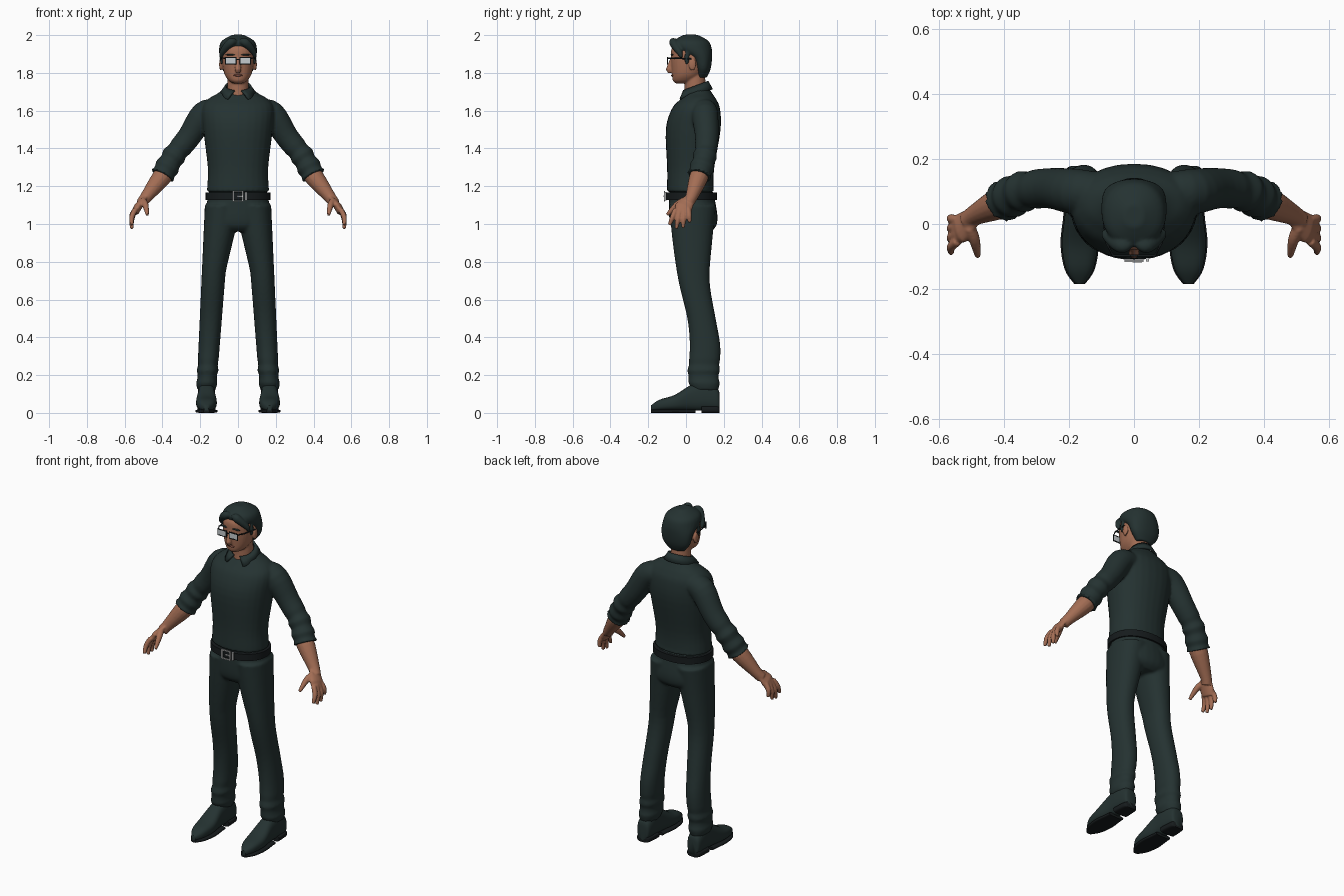
import bpy, bmesh, math
from mathutils import Vector

if "Cube" in bpy.data.objects:
    bpy.data.objects.remove(bpy.data.objects["Cube"], do_unlink=True)


def material(name, red, green, blue):
    mat = bpy.data.materials.new(name)
    mat.use_nodes = True
    mat.diffuse_color = (red, green, blue, 1)
    shader = mat.node_tree.nodes["Principled BSDF"]
    shader.inputs["Base Color"].default_value = (red, green, blue, 1)
    shader.inputs["Roughness"].default_value = 0.7
    return mat


DARK = material("dark_green_black", .018, .032, .031)
BLACK = material("black", .008, .011, .012)
SKIN = material("skin", .37, .155, .09)
LIP = material("lip", .24, .085, .06)
LENS = material("lens_grey", .56, .6, .62)
SILVER = material("silver", .55, .56, .56)


def smooth(points, steps=4):
    """Catmull-Rom curve through rows of any length."""
    last, out = len(points) - 1, []
    for i in range(last):
        rows = [points[max(0, min(last, i + shift))] for shift in (-1, 0, 1, 2)]
        for step in range(steps):
            t = step / steps
            out.append(tuple(b + t * (c - a + t * (2 * a - 5 * b + 4 * c - d
                             + t * (3 * (b - c) + d - a))) / 2
                             for a, b, c, d in zip(*rows)))
    return out + [tuple(points[-1])]


def level(z, front, back, width, across=0, power=2.2):
    """Horizontal section from its front and back depth and half width."""
    return (Vector((across, (front + back) / 2, z)), Vector((width, 0, 0)),
            Vector((0, (back - front) / 2, 0)), power)


def upright(y, width, bottom, top, power):
    """Section across the length of a shoe."""
    return (Vector((FOOT_X, y, (bottom + top) / 2)), Vector((width, 0, 0)),
            Vector((0, 0, (top - bottom) / 2)), power)


def stack(rows):
    return [level(*row) for row in smooth(rows)]


def tube(path, flat=1):
    """Round sections square to a path of x, y, z, radius; flat thins them."""
    spots = [Vector(row[:3]) for row in path]
    rings = []
    for i, row in enumerate(path):
        along = spots[min(i + 1, len(path) - 1)] - spots[max(i - 1, 0)]
        side = along.cross(Vector((0, 1, 0))).normalized()
        if abs(along.normalized().y) > .95:
            side = Vector((1, 0, 0))
        deep = side.cross(along).normalized()
        rings.append((spots[i], deep * row[3], side * row[3] * flat, 2))
    return rings


def ball(centre, size):
    x, y, z = centre
    rings = []
    for k in range(-3, 4):
        angle = k * math.pi / 7
        reach = math.cos(angle)
        rings.append(level(z + size[2] * math.sin(angle), y - size[1] * reach,
                           y + size[1] * reach, size[0] * reach, x))
    return rings


def both(rings):
    """The rings and their mirror image."""
    flip = Vector((-1, 1, 1))
    return [rings, [(c * flip, u * flip, v * flip, power) for c, u, v, power in rings]]


def finish(name, bm, mat, mirror=False, voxel=0, soften=3, thick=0):
    bmesh.ops.recalc_face_normals(bm, faces=bm.faces)
    mesh = bpy.data.meshes.new(name)
    bm.to_mesh(mesh)
    bm.free()
    mesh.materials.append(mat)
    part = bpy.data.objects.new(name, mesh)
    bpy.context.collection.objects.link(part)
    bpy.ops.object.select_all(action="DESELECT")
    part.select_set(True)
    bpy.context.view_layer.objects.active = part
    bpy.ops.object.shade_smooth_by_angle(angle=math.radians(50))
    if mirror:
        part.modifiers.new("mirror", "MIRROR")
    if thick:
        part.modifiers.new("thickness", "SOLIDIFY").thickness = thick
    if voxel:
        fuse = part.modifiers.new("fuse", "REMESH")
        fuse.mode, fuse.voxel_size, fuse.use_smooth_shade = "VOXEL", voxel, True
        relax = part.modifiers.new("soften", "SMOOTH")
        relax.factor, relax.iterations = .5, soften


def lofted(name, lofts, mat, sides=28, **options):
    bm = bmesh.new()
    for rings in lofts:
        loops = []
        for centre, u, v, power in rings:
            loop = []
            for k in range(sides):
                angle = math.tau * k / sides
                co, si = math.cos(angle), math.sin(angle)
                loop.append(bm.verts.new(
                    centre + u * math.copysign(abs(co) ** (2 / power), co)
                    + v * math.copysign(abs(si) ** (2 / power), si)))
            loops.append(loop)
        for low, high in zip(loops, loops[1:]):
            for k in range(sides):
                bm.faces.new((low[k - 1], low[k], high[k], high[k - 1]))
        bm.faces.new(loops[0])
        bm.faces.new(loops[-1])
    finish(name, bm, mat, **options)


def boxes(name, items, mat, **options):
    bm = bmesh.new()
    for centre, size in items:
        corners = bmesh.ops.create_cube(bm, size=1)["verts"]
        bmesh.ops.scale(bm, vec=size, verts=corners)
        bmesh.ops.translate(bm, vec=centre, verts=corners)
    finish(name, bm, mat, **options)


def frame(centre, wide, high, bar):
    """Four bars around an upright rectangle."""
    x, y, z = centre
    return ([((x + s * wide / 2, y, z), (bar, bar, high + bar)) for s in (-1, 1)]
            + [((x, y, z + s * high / 2), (wide, bar, bar)) for s in (-1, 1)])


# Shirt: torso and rolled sleeves fused together
torso = stack([(1.17, -.1, .15, .165), (1.2, -.1, .145, .163), (1.3, -.1, .15, .16),
               (1.5, -.107, .183, .184), (1.61, -.075, .18, .19), (1.66, -.03, .16, .16),
               (1.69, 0, .14, .11), (1.72, .02, .12, .07)])
arm = smooth([(.11, .1, 1.6, .06), (.18, .1, 1.58, .07), (.26, .11, 1.46, .062),
              (.34, .1, 1.36, .06), (.4, .07, 1.255, .063)])
rolled = [(x, y, z, r + (.005 * (-1) ** i if z < 1.4 else 0))
          for i, (x, y, z, r) in enumerate(arm)]
lofted("shirt", [torso] + both(tube(rolled)), DARK, voxel=.008)

# Folded collar, open at the throat
bm = bmesh.new()
steps, gap, edges = 28, .3, []
for k in range(steps + 1):
    angle = gap + (math.tau - 2 * gap) * k / steps
    si, co = math.sin(angle), math.cos(angle)
    ahead = (1 + co) / 2
    tip = max(0, 4 * ahead - 3)
    top = (.068 * si, .05 - .068 * co, 1.758 - .05 * ahead)
    low = (.094 * si + math.copysign(.03 * tip, si), .052 - .09 * co,
           1.715 - .035 * ahead - .02 * tip)
    edges.append((bm.verts.new(top), bm.verts.new(low)))
for (a, b), (c, d) in zip(edges, edges[1:]):
    bm.faces.new((a, b, d, c))
finish("collar", bm, DARK, thick=.012)

# Trousers: hips and both legs fused together
hips = stack([(1.17, -.09, .145, .156), (1.05, -.09, .166, .172),
              (.99, -.08, .16, .165), (.96, -.05, .13, .12)])
leg = []
for z, front, back in smooth([(1.1, -.09, .16), (.9, -.07, .138), (.7, -.04, .125),
                              (.5, .007, .157), (.35, .02, .182), (.2, .01, .175),
                              (.12, .03, .176)], steps=5):
    outer = .225 - .045 * z
    inner = .125 - .08 * z - .16 * max(0, z - .75)
    crease = .004 * math.sin(90 * z) if z < .28 else 0
    leg.append(level(z, front - crease, back + crease, (outer - inner) / 2 + crease,
                     (outer + inner) / 2))
lofted("trousers", [hips] + both(leg), DARK, voxel=.008)

# Belt with buckle and keeper
belt_z = 1.147
lofted("belt", [[level(belt_z + s * .02, -.11, .163, .171) for s in (-1, 1)]],
       BLACK, sides=40)
boxes("belt_buckle", frame((0, -.114, belt_z), .052, .05, .007)
      + [((.01, -.114, belt_z), (.03, .008, .006)),
         ((.042, -.11, belt_z), (.009, .012, .046))], SILVER)

# Shoes: upper, thin sole and heel share one outline
FOOT_X = .167
outline = smooth([(.178, .025, .1), (.165, .04, .13), (.1, .046, .17), (.03, .046, .15),
                  (-.06, .055, .095), (-.14, .042, .07), (-.185, .012, .04)])
lofted("shoe", [[upright(y, w, .012, top, 2.6) for y, w, top in outline]], DARK, mirror=True)
sole = [upright(y, w + .004, 0, .018, 4) for y, w, top in outline if y < .06]
heel = [upright(y, w + .002, 0, .035, 4) for y, w, top in outline if y > .07]
lofted("shoe_sole", [sole, heel], BLACK, mirror=True)

# Forearms and hands
forearm = tube(smooth([(.37, .08, 1.29, .045), (.41, .065, 1.24, .05),
                       (.488, .028, 1.14, .032), (.51, .01, 1.11, .03)]))
palm = tube([(.488, .028, 1.14, .03), (.512, .005, 1.115, .04),
             (.53, -.012, 1.09, .048), (.545, -.02, 1.06, .042)], flat=.45)
thumb = tube(smooth([(.505, -.01, 1.125, .018), (.49, -.05, 1.1, .017),
                     (.48, -.1, 1.048, .009)]))
digits = [thumb]
for i in range(4):
    knuckle = Vector((.542, .022 * i - .053, 1.08))
    tip = knuckle + Vector((.02, .014 * i - .035, .012 * (i - 1.3) ** 2 - .106))
    bend = (knuckle + tip) / 2 + Vector((.01, 0, 0))
    digits.append(tube(smooth([(*knuckle, .014), (*bend, .014), (*tip, .009)])))
lofted("forearm_and_hand", [forearm, palm] + digits, SKIN, sides=16,
       mirror=True, voxel=.005, soften=2)

# Head: skull, neck, nose and ears
skull = stack([(1.745, -.055, .02, .025), (1.76, -.07, .05, .05), (1.8, -.075, .09, .074),
               (1.88, -.08, .12, .086), (1.94, -.07, .11, .08), (1.98, 0, .06, .04)])
neck = tube([(0, .045, 1.64, .056), (0, .05, 1.71, .057), (0, .045, 1.8, .054)])
nose = tube([(0, -.074, 1.875, .009), (0, -.084, 1.845, .012),
             (0, -.09, 1.818, .017), (0, -.084, 1.8, .011)])
ear = ball((.091, .034, 1.845), (.009, .02, .034))
lofted("head", [skull, neck, nose] + both(ear), SKIN, voxel=.005)
lofted("lips", [ball((0, -.071, 1.787), (.025, .008, .006))], LIP)
lofted("eyebrow", [ball((.04, -.074, 1.896), (.026, .008, .004))], DARK, mirror=True)

# Hair: cap, parted fringe and sideburns
cap = stack([(1.775, .06, .11, .05), (1.82, .05, .13, .085), (1.88, .02, .138, .097),
             (1.93, -.06, .136, .1), (1.97, -.064, .118, .085), (2.002, -.01, .06, .03)])
fringe = tube(smooth([(.012, -.06, 1.965, .014), (.04, -.067, 1.96, .023),
                      (.083, -.036, 1.91, .016), (.089, -.022, 1.88, .007)]))
sideburn = ball((.087, .005, 1.88), (.009, .014, .038))
lofted("hair", [cap] + both(fringe) + both(sideburn), DARK, voxel=.006)

# Glasses: lenses, rims, bridge and side arms
lens_spot = Vector((.038, -.097, 1.865))
boxes("lens", [(lens_spot, (.05, .004, .03))], LENS, mirror=True)
boxes("glasses_rim", frame(lens_spot, .054, .034, .005)
      + [((.006, -.097, 1.872), (.012, .005, .005))], BLACK, mirror=True)
lofted("glasses_arm", [tube([(.066, -.095, 1.878, .004), (.084, -.06, 1.878, .004),
                             (.094, .03, 1.874, .004)])], BLACK, sides=8, mirror=True)
